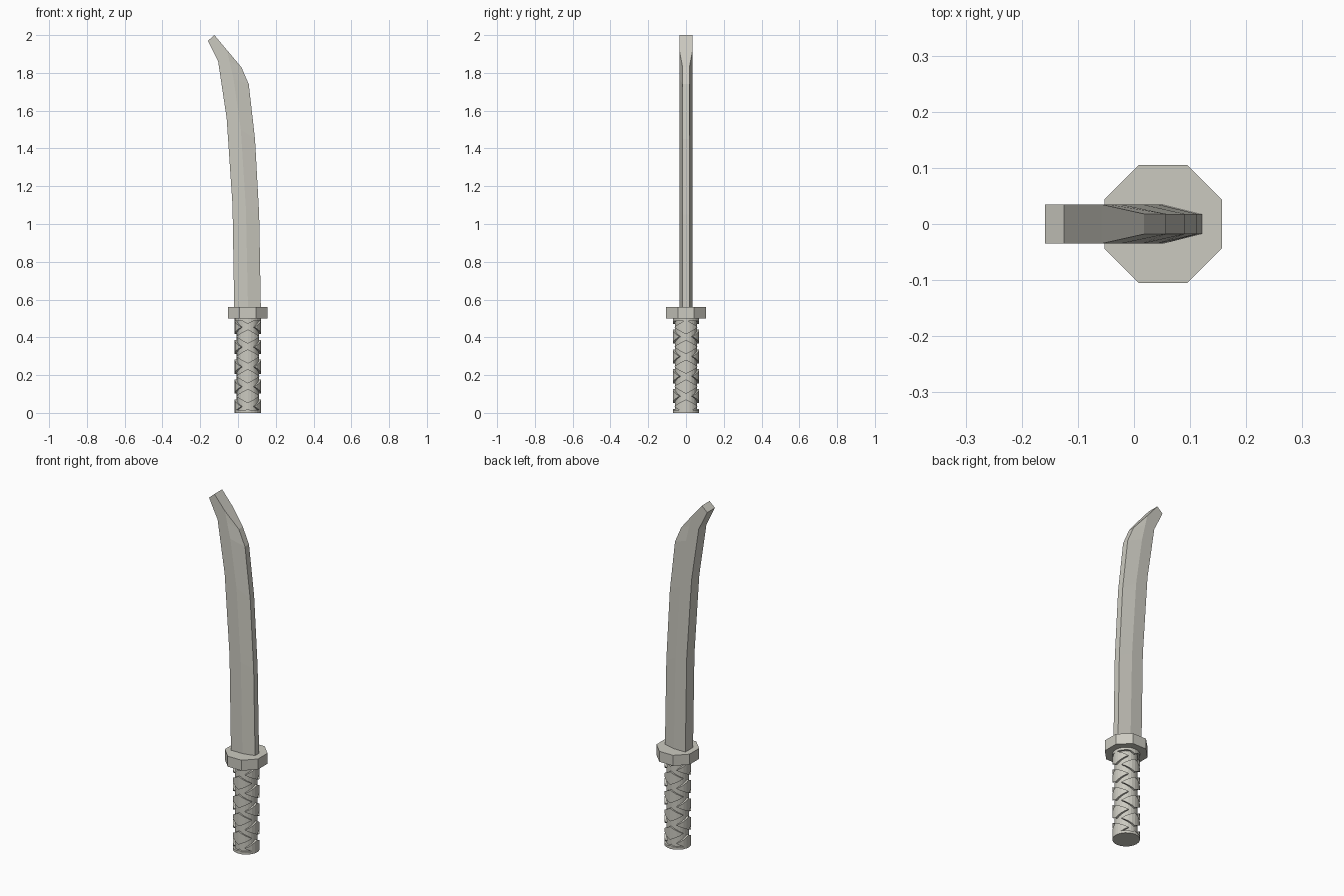
import bpy, bmesh, math

if "Cube" in bpy.data.objects:
    bpy.data.objects.remove(bpy.data.objects["Cube"])

AXIS_X = 0.052

steel = bpy.data.materials.new("olive_grey")
steel.diffuse_color = (0.60, 0.59, 0.53, 1)
steel.use_nodes = True
steel.node_tree.nodes["Principled BSDF"].inputs["Base Color"].default_value = steel.diffuse_color


def finish(name, bm):
    bmesh.ops.remove_doubles(bm, verts=bm.verts, dist=0.0002)
    bmesh.ops.recalc_face_normals(bm, faces=bm.faces)
    mesh = bpy.data.meshes.new(name)
    bm.to_mesh(mesh)
    bm.free()
    mesh.materials.append(steel)
    obj = bpy.data.objects.new(name, mesh)
    bpy.context.collection.objects.link(obj)
    return obj


def loft(bm, rings):
    """Skin closed rings of equal length and cap both ends."""
    rows = [[bm.verts.new(p) for p in ring] for ring in rings]
    n = len(rows[0])
    for a, b in zip(rows, rows[1:]):
        for i in range(n):
            j = (i + 1) % n
            bm.faces.new((a[i], a[j], b[j], b[i]))
    bm.faces.new(rows[0][::-1])
    bm.faces.new(rows[-1])


def prism(name, radius, sides, z0, z1, turn=0.0):
    bm = bmesh.new()
    loft(bm, [[(AXIS_X + radius * math.cos(turn + math.tau * i / sides),
                radius * math.sin(turn + math.tau * i / sides), z)
               for i in range(sides)] for z in (z0, z1)])
    return finish(name, bm)


# Blade: back, ridge and cutting edge (x, z) per station, plus edge half thickness
stations = [
    ((-.02, .55), (.053, .55), (.121, .55), .018),
    ((-.029, 1.10), (.042, 1.08), (.112, 1.05), .018),
    ((-.06, 1.56), (.015, 1.50), (.09, 1.45), .018),
    ((-.105, 1.86), (-.024, 1.77), (.057, 1.74), .018),
    ((-.115, 1.88), (-.045, 1.86), (.018, 1.83), .018),
    ((-.13, 1.91), (-.058, 1.92), (-.058, 1.92), .035),
    ((-.159, 1.97), (-.142, 1.985), (-.125, 2.0), .035),
]
T = .035
bm = bmesh.new()
loft(bm, [[(b[0], -T, b[1]), (r[0], -T, r[1]), (e[0], -t, e[1]),
           (e[0], t, e[1]), (r[0], T, r[1]), (b[0], T, b[1])]
          for b, r, e, t in stations])
finish("blade", bm)

# Octagonal guard
prism("guard", .105 / math.cos(math.pi / 8), 8, .50, .56, math.pi / 8)

# Handle core with a full-width rim at each end
prism("handle_core", .059, 24, .005, .50)
prism("pommel_rim", .07, 24, 0, .014)
prism("collar_rim", .07, 24, .486, .50)

# Raised diamonds left between the crossing spiral grooves of the grip
R_IN, R_OUT, HALF_H, SPAN, STEPS = .055, .07, .037, math.radians(60), 4
bm = bmesh.new()
for quarter in range(4):
    first = .034 if quarter % 2 == 0 else -.016
    for level in range(6):
        zc = first + .105 * level
        rings = []
        for s in range(-STEPS, STEPS + 1):
            a = quarter * math.pi / 2 + SPAN * s / STEPS
            h = HALF_H * (1 - abs(s) / STEPS) + .0005
            lo, hi = max(zc - h, .001), min(zc + h, .499)
            if hi - lo < .0005:
                continue
            c, d = math.cos(a), math.sin(a)
            rings.append([(AXIS_X + r * c, r * d, z) for r, z in
                          ((R_IN, lo), (R_OUT, lo), (R_OUT, hi), (R_IN, hi))])
        if len(rings) > 1:
            loft(bm, rings)
finish("grip_diamonds", bm)
